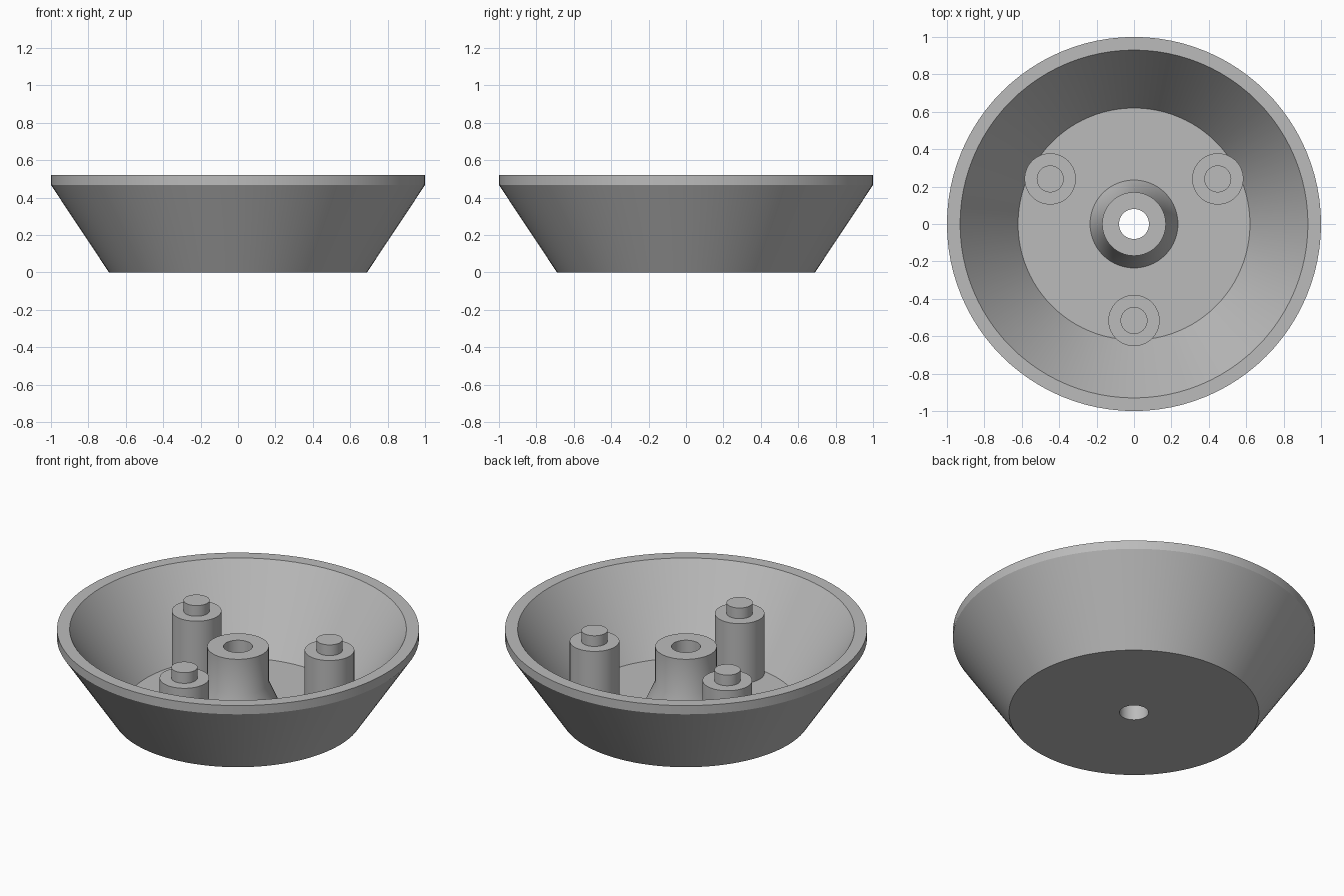
import bpy, bmesh, math

if "Cube" in bpy.data.objects:
    bpy.data.objects.remove(bpy.data.objects["Cube"])

grey = bpy.data.materials.new("plain_grey")
grey.diffuse_color = (0.5, 0.5, 0.5, 1)
grey.use_nodes = True
grey.node_tree.nodes["Principled BSDF"].inputs["Base Color"].default_value = grey.diffuse_color
SEG = 96


def lathe(name, profile, loc=(0, 0, 0), closed=False):
    """Spin an (r, z) profile round the z axis."""
    bm = bmesh.new()
    vs = [bm.verts.new((r, 0, z)) for r, z in profile]
    es = [bm.edges.new(p) for p in zip(vs, vs[1:])]
    if closed:
        es.append(bm.edges.new((vs[-1], vs[0])))
    bmesh.ops.spin(bm, geom=vs + es, axis=(0, 0, 1), cent=(0, 0, 0),
                   angle=2 * math.pi, steps=SEG)
    bmesh.ops.remove_doubles(bm, verts=bm.verts, dist=1e-4)
    bmesh.ops.recalc_face_normals(bm, faces=bm.faces)
    me = bpy.data.meshes.new(name)
    bm.to_mesh(me)
    bm.free()
    me.materials.append(grey)
    ob = bpy.data.objects.new(name, me)
    ob.location = loc
    bpy.context.collection.objects.link(ob)
    bpy.context.view_layer.objects.active = ob
    ob.select_set(True)
    bpy.ops.object.shade_smooth_by_angle(angle=math.radians(30))
    ob.select_set(False)
    return ob


# Flared dish with flared-foot hub and a hole right through the middle
lathe("dish_with_hub", [
    (0.08, 0), (0.69, 0), (1.0, 0.467), (1.0, 0.52), (0.93, 0.52),
    (0.62, 0.055), (0.235, 0.055), (0.17, 0.2), (0.17, 0.415), (0.08, 0.415),
], closed=True)

# Three stepped posts with locating pins, rooted in the floor
post = [(0, 0.03), (0.137, 0.03), (0.137, 0.42), (0.072, 0.42),
        (0.072, 0.485), (0, 0.485)]
for i, (x, y) in enumerate([(-0.448, 0.241), (0.448, 0.241), (0, -0.516)]):
    lathe(f"post_{i + 1}", post, (x, y, 0))
